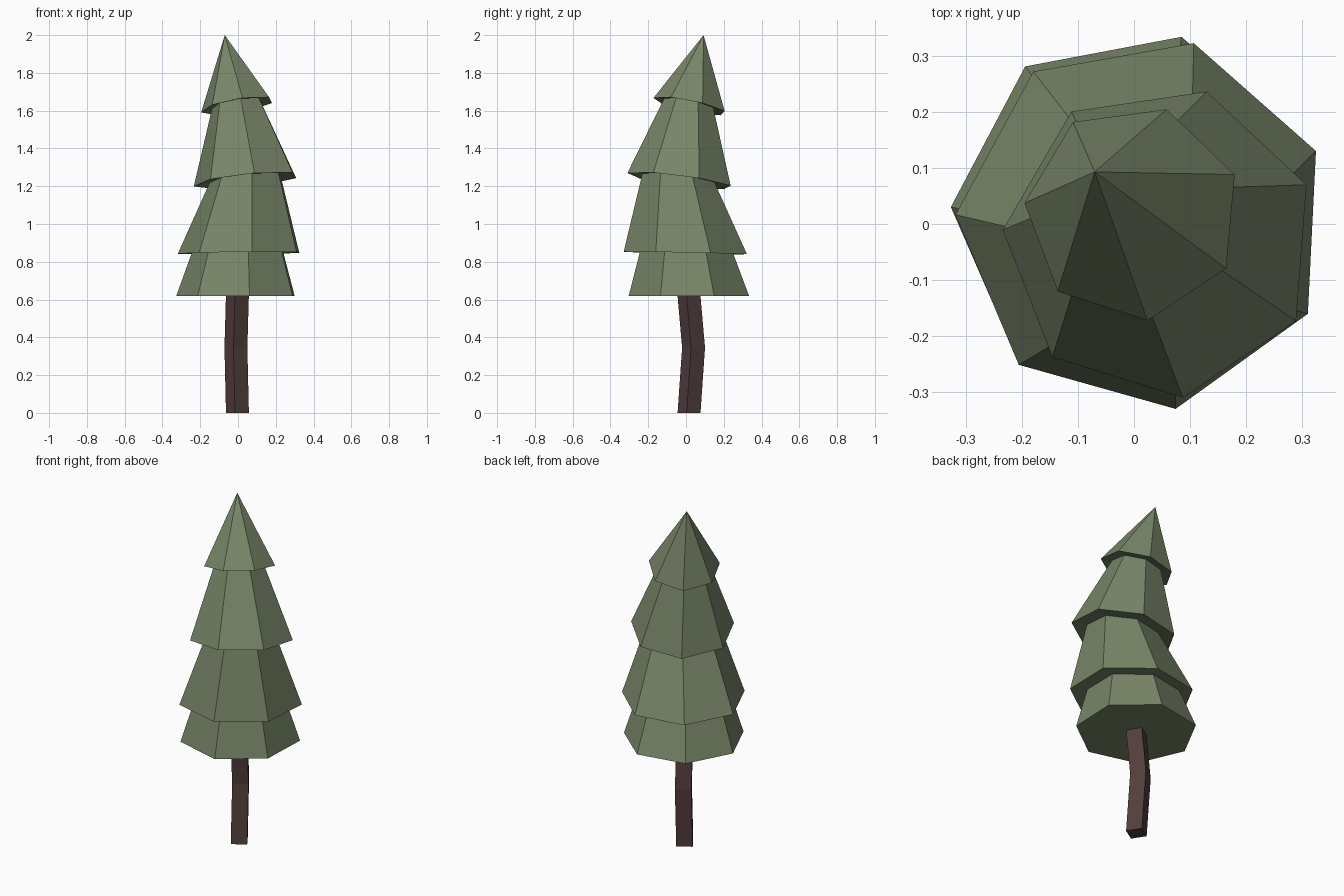
import bpy
import bmesh
from math import cos, sin, radians, tau

cube = bpy.data.objects.get("Cube")
if cube:
    bpy.data.objects.remove(cube)


def make_material(name, colour):
    mat = bpy.data.materials.new(name)
    mat.use_nodes = True
    mat.diffuse_color = (*colour, 1)
    bsdf = mat.node_tree.nodes["Principled BSDF"]
    bsdf.inputs["Base Color"].default_value = (*colour, 1)
    bsdf.inputs["Roughness"].default_value = 0.9
    return mat


def add_ring(bm, sides, centre, radius, phase, tilt=(0, 0)):
    """Regular polygon of vertices whose plane slopes by tilt along x and y."""
    cx, cy, cz = centre
    ring = []
    for i in range(sides):
        a = radians(phase) + tau * i / sides
        dx, dy = radius * cos(a), radius * sin(a)
        ring.append(bm.verts.new((cx + dx, cy + dy, cz + dx * tilt[0] + dy * tilt[1])))
    return ring


def bridge(bm, low, high):
    n = len(low)
    for i in range(n):
        j = (i + 1) % n
        bm.faces.new((low[i], low[j], high[j], high[i]))


def finish(bm, name, mat):
    bmesh.ops.recalc_face_normals(bm, faces=bm.faces[:])
    mesh = bpy.data.meshes.new(name)
    bm.to_mesh(mesh)
    bm.free()
    mesh.materials.append(mat)
    obj = bpy.data.objects.new(name, mesh)
    bpy.context.scene.collection.objects.link(obj)
    return obj


# Foliage: each tier flares out, then steps in under the next one
green = make_material("dull pine green", (0.190, 0.240, 0.140))
rings = [
    # centre, radius, phase, tilt
    ((0.000, 0.018, 0.62), 0.327, 75, (0, 0)),
    ((0.008, 0.005, 0.852), 0.252, 75, (0.01, -0.02)),
    ((0.016, 0.000, 0.846), 0.335, 74.3, (0.01, -0.02)),
    ((0.045, -0.037, 1.24), 0.196, 73, (0.10, -0.13)),
    ((0.046, -0.032, 1.23), 0.281, 72.7, (0.10, -0.13)),
    ((-0.004, 0.017, 1.635), 0.134, 72, (0.16, -0.20)),
    ((-0.002, 0.020, 1.625), 0.194, 72, (0.16, -0.20)),
]
bm = bmesh.new()
loops = [add_ring(bm, 7, *ring) for ring in rings]
bm.faces.new(loops[0])
for low, high in zip(loops, loops[1:]):
    bridge(bm, low, high)
tip = bm.verts.new((-0.07, 0.093, 2.0))
for i, v in enumerate(loops[-1]):
    bm.faces.new((v, loops[-1][(i + 1) % 7], tip))
finish(bm, "foliage", green)

# Trunk: square post with a slight bend in the middle
brown = make_material("dark bark brown", (0.086, 0.048, 0.045))
bm = bmesh.new()
path = [(-0.003, 0.016, 0), (-0.011, 0.040, 0.345), (-0.003, 0.015, 0.63)]
loops = [add_ring(bm, 4, p, 0.062, -12) for p in path]
bm.faces.new(loops[0])
bm.faces.new(loops[-1])
for low, high in zip(loops, loops[1:]):
    bridge(bm, low, high)
finish(bm, "trunk", brown)
